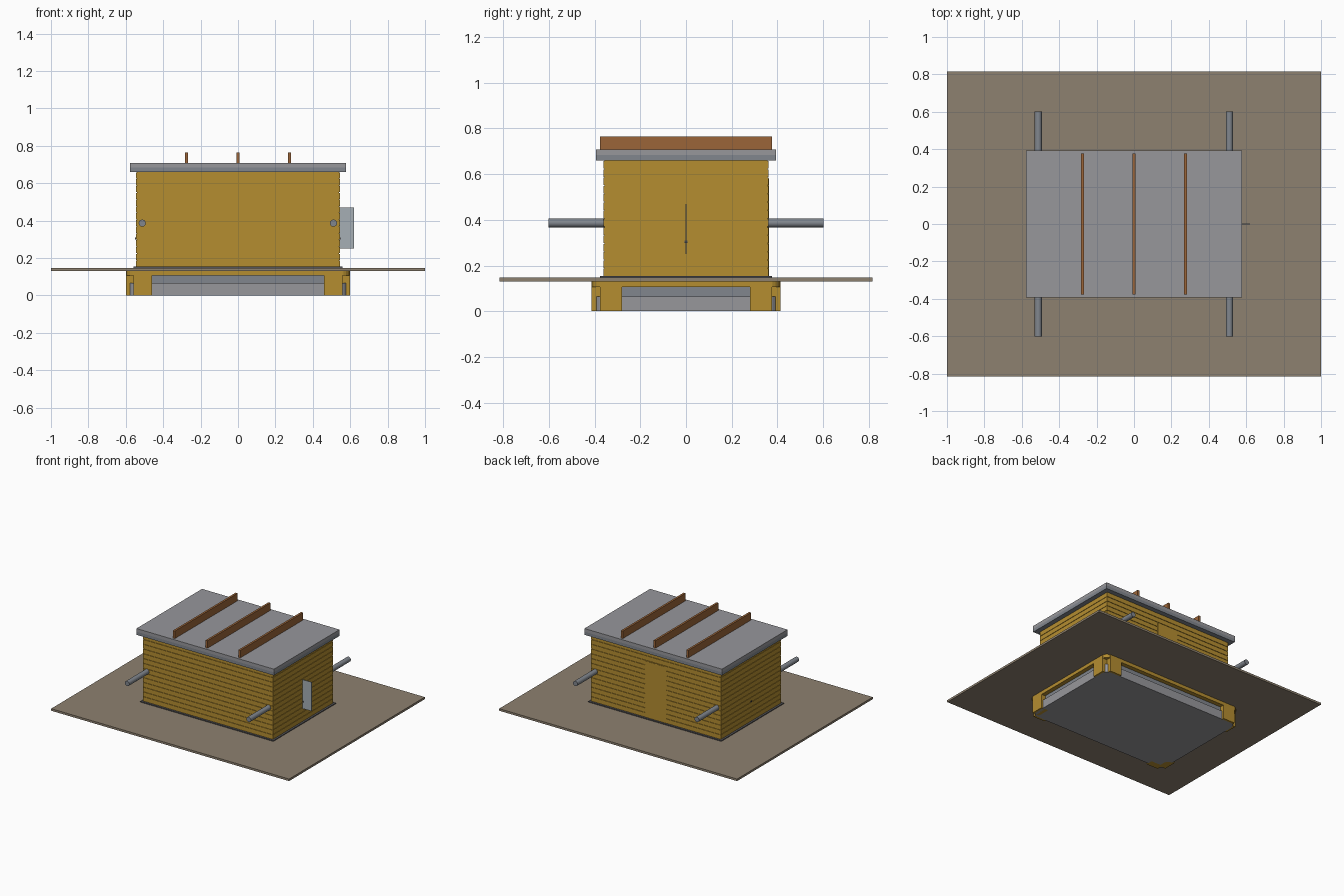
import bpy, bmesh
from mathutils import Matrix, Vector
from math import pi

if "Cube" in bpy.data.objects:
    bpy.data.objects.remove(bpy.data.objects["Cube"])


def material(name, rgb):
    m = bpy.data.materials.new(name)
    m.diffuse_color = (*rgb, 1)
    m.use_nodes = True
    m.node_tree.nodes["Principled BSDF"].inputs["Base Color"].default_value = m.diffuse_color
    return m


WOOD = material("golden_wood", (0.46, 0.27, 0.03))
BROWN = material("brown_wood", (0.33, 0.13, 0.04))
EARTH = material("earth", (0.27, 0.22, 0.16))
STEEL = material("blue_grey", (0.22, 0.24, 0.27))
DARK = material("dark_grey", (0.09, 0.09, 0.10))
LIGHT = material("light_grey", (0.31, 0.31, 0.33))
GLASS = material("pale_grey", (0.38, 0.43, 0.46))


def finish(name, bm, mat):
    me = bpy.data.meshes.new(name)
    bm.to_mesh(me)
    bm.free()
    ob = bpy.data.objects.new(name, me)
    bpy.context.collection.objects.link(ob)
    me.materials.append(mat)
    return ob


def box(name, x, y, z, mat, corner=0):
    """Box from (min, max) ranges, optionally with rounded vertical edges."""
    bm = bmesh.new()
    c = Vector([(r[0] + r[1]) / 2 for r in (x, y, z)])
    s = [r[1] - r[0] for r in (x, y, z)]
    bmesh.ops.create_cube(bm, size=1, matrix=Matrix.Translation(c) @ Matrix.Diagonal((*s, 1)))
    if corner:
        up = [e for e in bm.edges if abs(e.verts[0].co.z - e.verts[1].co.z) > 1e-4]
        bmesh.ops.bevel(bm, geom=up, offset=corner, segments=5, profile=0.5, affect='EDGES')
    return finish(name, bm, mat)


def sym(a):
    return (-a, a)


def span(a, b, s):
    return (a, b) if s > 0 else (-b, -a)


# foundation tray, its upper recess and the timber frame above
box("foundation_tray", sym(0.585), sym(0.398), (0, 0.065), LIGHT, 0.05)
box("foundation_step", sym(0.565), sym(0.38), (0.065, 0.107), STEEL, 0.03)
box("foundation_frame", sym(0.598), sym(0.413), (0.105, 0.131), WOOD, 0.05)

# two timber posts wrapping each corner
for sx in (1, -1):
    for sy in (1, -1):
        box("foundation_post_long", span(0.46, 0.56, sx), span(0.36, 0.413, sy), (0, 0.131), WOOD)
        box("foundation_post_short", span(0.54, 0.598, sx), span(0.28, 0.376, sy), (0, 0.131), WOOD)

# ground slab and dark sill under the walls
box("ground_slab", sym(1), sym(0.815), (0.131, 0.147), EARTH)
box("wall_sill", sym(0.56), sym(0.376), (0.147, 0.153), DARK)

# plank walls: inner core plus separate courses
box("wall_core", sym(0.541), sym(0.357), (0.15, 0.66), WOOD)
COURSES = 14
PITCH = (0.66 - 0.153) / COURSES
for i in range(COURSES):
    z = 0.153 + i * PITCH
    box("wall_course", sym(0.545), sym(0.361), (z, z + PITCH - 0.003), WOOD)

# door flush in the back wall, small handle pegs on the end walls
box("back_door", sym(0.09), (0.34, 0.3625), (0.153, 0.58), WOOD)
for s in (1, -1):
    box("wall_peg", span(0.54, 0.551, s), sym(0.006), (0.299, 0.309), DARK)

# open shutter standing out from the right wall
box("open_shutter", (0.543, 0.62), (-0.002, 0.002), (0.25, 0.47), GLASS)

# roof slab with darker lower edge, and battens on top
box("roof_edge", sym(0.578), sym(0.394), (0.66, 0.684), STEEL)
box("roof_slab", sym(0.578), sym(0.394), (0.684, 0.708), LIGHT)
for x in (-0.275, 0, 0.275):
    box("roof_batten", (x - 0.008, x + 0.008), sym(0.377), (0.70, 0.765), BROWN)

# carrying rods through both ends
for x in (-0.512, 0.51):
    bm = bmesh.new()
    bmesh.ops.create_cone(bm, cap_ends=True, segments=20, radius1=0.019, radius2=0.019, depth=1.202,
                          matrix=Matrix.Translation((x, 0, 0.386)) @ Matrix.Rotation(pi / 2, 4, 'X'))
    rod = finish("carrying_rod", bm, STEEL)
    bpy.context.view_layer.objects.active = rod
    bpy.ops.object.select_all(action='DESELECT')
    rod.select_set(True)
    bpy.ops.object.shade_smooth_by_angle()
